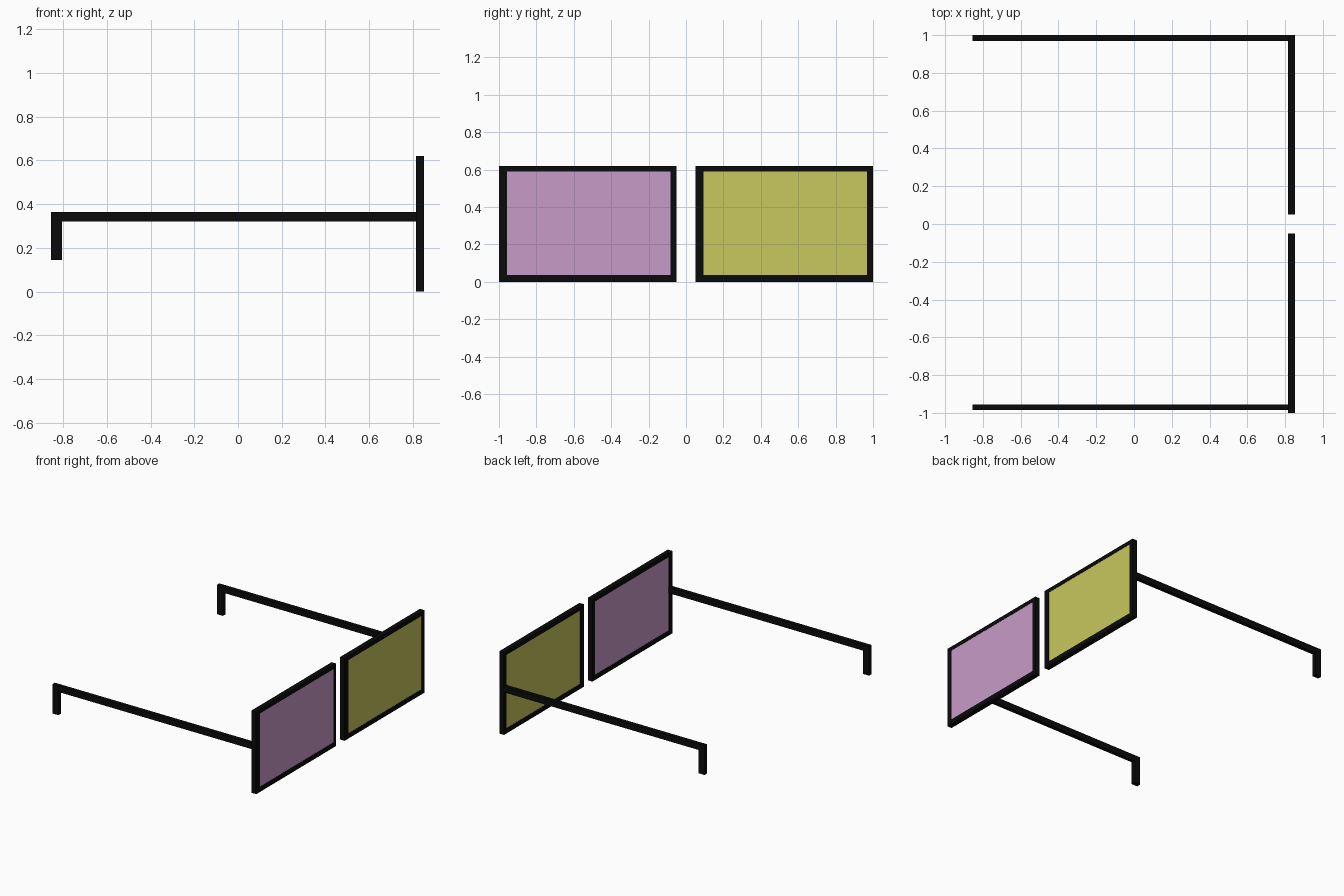
import bpy
import bmesh
from mathutils import Vector

cube = bpy.data.objects.get("Cube")
if cube:
    bpy.data.objects.remove(cube, do_unlink=True)


def material(name, colour):
    mat = bpy.data.materials.new(name)
    mat.use_nodes = True
    mat.diffuse_color = (*colour, 1)
    mat.node_tree.nodes["Principled BSDF"].inputs["Base Color"].default_value = (*colour, 1)
    return mat


BLACK = material("black", (0.003, 0.003, 0.003))
PINK = material("pink", (0.58, 0.33, 0.58))
YELLOW = material("yellow", (0.58, 0.58, 0.114))


def finish(name, bm, mat):
    bmesh.ops.recalc_face_normals(bm, faces=bm.faces)
    mesh = bpy.data.meshes.new(name)
    bm.to_mesh(mesh)
    bm.free()
    mesh.materials.append(mat)
    obj = bpy.data.objects.new(name, mesh)
    bpy.context.collection.objects.link(obj)


def prism(name, points, offset, mat):
    """Extrude a closed outline by an offset."""
    bm = bmesh.new()
    face = bm.faces.new([bm.verts.new(p) for p in points])
    new = bmesh.ops.extrude_face_region(bm, geom=[face])["geom"]
    verts = [v for v in new if isinstance(v, bmesh.types.BMVert)]
    bmesh.ops.translate(bm, verts=verts, vec=Vector(offset))
    finish(name, bm, mat)


def rectangle(x, y0, y1, z0, z1):
    return [(x, y0, z0), (x, y1, z0), (x, y1, z1), (x, y0, z1)]


def rim(name, outer, inner, x0, x1):
    """Rectangular ring with a through opening."""
    bm = bmesh.new()
    loops = [[bm.verts.new(p) for p in rectangle(x, *box)]
             for x, box in ((x0, outer), (x1, outer), (x1, inner), (x0, inner))]
    for k in range(4):
        a, b = loops[k], loops[(k + 1) % 4]
        for i in range(4):
            j = (i + 1) % 4
            bm.faces.new((a[i], a[j], b[j], b[i]))
    finish(name, bm, BLACK)


# Hooked temple arm outline, seen from the side
ARM = [(-0.855, 0.365), (0.82, 0.365), (0.82, 0.32),
       (-0.805, 0.32), (-0.805, 0.145), (-0.855, 0.145)]
BACK, FRONT = 0.814, 0.852

# Each side: rim start, arm start, lens colour
for side, y, arm_y, colour in (("right", -1.0, -0.985, PINK), ("left", 0.05, 0.97, YELLOW)):
    inner = (y + 0.044, y + 0.918, 0.037, 0.59)
    rim(side + "_rim", (y, y + 0.95, 0, 0.62), inner, BACK, FRONT)
    prism(side + "_lens", rectangle(BACK + 0.002, *inner),
          (FRONT - BACK - 0.004, 0, 0), colour)
    prism(side + "_arm", [(px, arm_y, pz) for px, pz in ARM], (0, 0.03, 0), BLACK)
